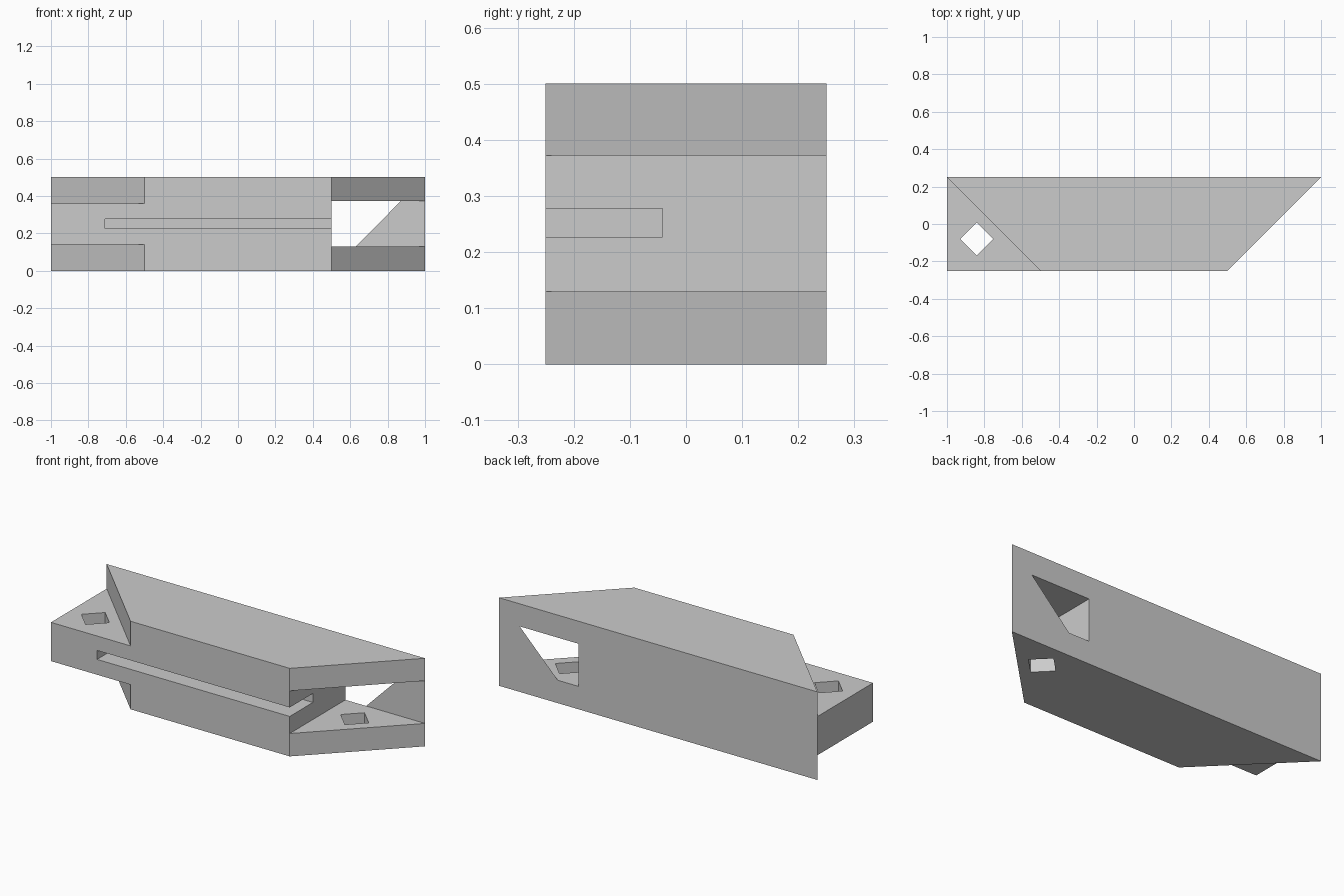
import bpy

if "Cube" in bpy.data.objects:
    bpy.data.objects.remove(bpy.data.objects["Cube"])


def prism(name, points, z0, z1):
    """Extrude a counter-clockwise plan outline between two heights."""
    n = len(points)
    verts = [(x, y, z) for z in (z0, z1) for x, y in points]
    faces = [tuple(reversed(range(n))), tuple(range(n, 2 * n))]
    faces += [(i, (i + 1) % n, (i + 1) % n + n, i + n) for i in range(n)]
    mesh = bpy.data.meshes.new(name)
    mesh.from_pydata(verts, [], faces)
    obj = bpy.data.objects.new(name, mesh)
    bpy.context.collection.objects.link(obj)
    return obj


def rect(x0, x1, y0, y1):
    return [(x0, y0), (x1, y0), (x1, y1), (x0, y1)]


def diamond(x, y, r=0.088):
    return [(x - r, y), (x, y - r), (x + r, y), (x, y + r)]


# Mitred rail, with full-height stock left for the tongue
rail = prism("mitred_rail",
             [(-1, -.25), (.5, -.25), (1, .25), (-1, .25)], 0, 0.5)

# Tongue shoulders, mortise, panel groove and peg holes
shoulder = [(-1.1, -.35), (-.4, -.35), (-1.1, .35)]
cuts = [
    ("shoulder_lower", shoulder, -0.1, 0.14),
    ("shoulder_upper", shoulder, 0.36, 0.6),
    ("mortise", rect(.5, 1.2, -.4, .4), 0.13, 0.372),
    ("panel_groove", rect(-.71, .6, -.4, -.042), 0.227, 0.278),
    ("tongue_peg_hole", diamond(-.84, -.08), 0.05, 0.45),
    ("mortise_peg_hole", diamond(.67, .09), -0.1, 0.25),
]
cutters = []
for name, points, z0, z1 in cuts:
    cutter = prism(name + "_cutter", points, z0, z1)
    cutter.hide_render = True
    cutters.append(cutter)
    mod = rail.modifiers.new(name, 'BOOLEAN')
    mod.operation = 'DIFFERENCE'
    mod.solver = 'EXACT'
    mod.object = cutter

# Apply the cuts and remove the helpers
bpy.context.view_layer.objects.active = rail
rail.select_set(True)
for name, *_ in cuts:
    bpy.ops.object.modifier_apply(modifier=name)
for cutter in cutters:
    bpy.data.objects.remove(cutter)

# Thin web partly closing the back of the mortise
web_mesh = bpy.data.meshes.new("mortise_back_web")
web_mesh.from_pydata([(.63, .25, .13), (.87, .25, .372),
                      (1, .25, .372), (1, .25, .13)], [], [(0, 1, 2, 3)])
web = bpy.data.objects.new("mortise_back_web", web_mesh)
bpy.context.collection.objects.link(web)
